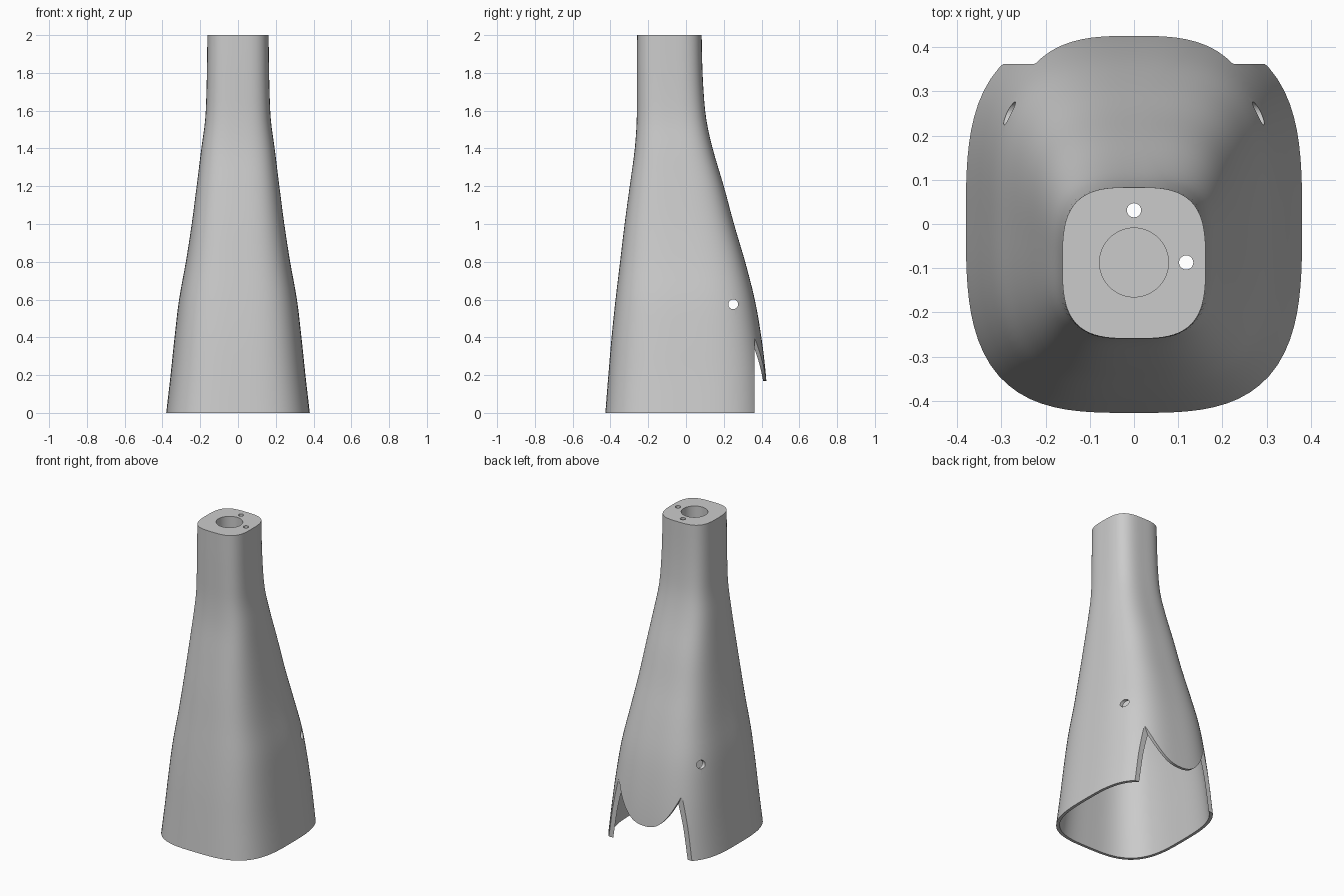
import bpy, bmesh, math
from mathutils import Matrix

if "Cube" in bpy.data.objects:
    bpy.data.objects.remove(bpy.data.objects["Cube"])

WALL = 0.018      # shell thickness
POWER = 3.2       # squareness of the rounded cross-section
SIDES = 96
PLUG_Z = 1.8      # underside of the solid top

# z, half width, front y, back y
PROFILE = [(0.0, 0.380, -0.427, 0.436), (0.2, 0.357, -0.411, 0.423),
           (0.4, 0.336, -0.394, 0.399), (0.6, 0.312, -0.373, 0.364),
           (0.8, 0.276, -0.349, 0.313), (1.0, 0.245, -0.325, 0.254),
           (1.2, 0.219, -0.298, 0.200), (1.4, 0.194, -0.271, 0.141),
           (1.55, 0.174, -0.261, 0.108), (1.7, 0.167, -0.260, 0.093),
           (1.85, 0.164, -0.260, 0.086), (2.0, 0.162, -0.259, 0.083)]


def section(z):
    """Smoothly interpolated half width, front and back at height z."""
    i = 0
    while i < len(PROFILE) - 2 and z > PROFILE[i + 1][0]:
        i += 1
    a, b = PROFILE[i], PROFILE[i + 1]
    p, q = PROFILE[max(i - 1, 0)], PROFILE[min(i + 2, len(PROFILE) - 1)]
    h = b[0] - a[0]
    t = (z - a[0]) / h
    out = []
    for k in (1, 2, 3):
        m0 = (b[k] - p[k]) / (b[0] - p[0]) * h
        m1 = (q[k] - a[k]) / (q[0] - a[0]) * h
        out.append((2*t**3 - 3*t**2 + 1) * a[k] + (t**3 - 2*t**2 + t) * m0
                   + (3*t**2 - 2*t**3) * b[k] + (t**3 - t**2) * m1)
    return out


def ring(bm, z, inset):
    w, front, back = section(z)
    rx, ry, cy = w - inset, (back - front) / 2 - inset, (front + back) / 2
    verts = []
    for i in range(SIDES):
        a = 2 * math.pi * i / SIDES
        c, s = math.cos(a), math.sin(a)
        r = (abs(c)**POWER + abs(s)**POWER) ** (-1 / POWER)
        verts.append(bm.verts.new((rx * r * c, cy + ry * r * s, z)))
    return verts


def new_object(name, bm):
    bmesh.ops.recalc_face_normals(bm, faces=bm.faces[:])
    mesh = bpy.data.meshes.new(name)
    bm.to_mesh(mesh)
    bm.free()
    obj = bpy.data.objects.new(name, mesh)
    bpy.context.collection.objects.link(obj)
    return obj


def cylinder_cutter(name, radius, depth, location, along_x=False):
    bm = bmesh.new()
    turn = Matrix.Rotation(math.pi / 2, 4, 'Y') if along_x else Matrix()
    bmesh.ops.create_cone(bm, cap_ends=True, segments=48, radius1=radius,
                          radius2=radius, depth=depth,
                          matrix=Matrix.Translation(location) @ turn)
    return new_object(name, bm)


# Hollow tapering shell, open below and solid at the top
bm = bmesh.new()
N = 40
rings = [ring(bm, PLUG_Z * i / N, WALL) for i in range(N, -1, -1)]
rings += [ring(bm, 2 * i / N, 0) for i in range(N + 1)]
for lo, hi in zip(rings, rings[1:]):
    for i in range(SIDES):
        j = (i + 1) % SIDES
        bm.faces.new((lo[i], lo[j], hi[j], hi[i]))
bm.faces.new(rings[0])
bm.faces.new(rings[-1])
shell = new_object("tapered_shell", bm)

# Rear opening: leaves a rounded tongue hanging between two slots
bm = bmesh.new()
outline = [(-0.5, -0.1), (0.5, -0.1), (0.5, 0.39)]
for i in range(33):
    x = 0.22 - 0.44 * i / 32
    outline.append((x, 0.17 + 0.22 * abs(x / 0.22) ** 2.5))
outline.append((-0.5, 0.39))
face = bm.faces.new([bm.verts.new((x, 0.362, z)) for x, z in outline])
ext = bmesh.ops.extrude_face_region(bm, geom=[face])
bmesh.ops.translate(bm, vec=(0, 0.3, 0),
                    verts=[v for v in ext["geom"] if isinstance(v, bmesh.types.BMVert)])
cutters = [new_object("rear_opening_cutter", bm)]

# Side holes, blind socket and two through holes in the top
cutters.append(cylinder_cutter("side_hole_cutter", 0.026, 2, (0, 0.25, 0.575), True))
cutters.append(cylinder_cutter("socket_cutter", 0.078, 0.3, (0, -0.087, 2.0)))
cutters.append(cylinder_cutter("back_hole_cutter", 0.016, 0.6, (0, 0.031, 1.95)))
cutters.append(cylinder_cutter("right_hole_cutter", 0.016, 0.6, (0.118, -0.087, 1.95)))

for cutter in cutters:
    cutter.hide_render = True
    mod = shell.modifiers.new(cutter.name, 'BOOLEAN')
    mod.operation = 'DIFFERENCE'
    mod.solver = 'EXACT'
    mod.object = cutter

# Bake the cuts and drop the cutters
graph = bpy.context.evaluated_depsgraph_get()
baked = bpy.data.meshes.new_from_object(shell.evaluated_get(graph))
shell.modifiers.clear()
shell.data = baked
for cutter in cutters:
    bpy.data.objects.remove(cutter)

# Single grey finish, smooth with crisp rims
grey = bpy.data.materials.new("light_grey")
grey.diffuse_color = (0.6, 0.6, 0.6, 1)
grey.use_nodes = True
grey.node_tree.nodes["Principled BSDF"].inputs["Base Color"].default_value = grey.diffuse_color
baked.materials.clear()
baked.materials.append(grey)
bpy.context.view_layer.objects.active = shell
shell.select_set(True)
bpy.ops.object.shade_smooth_by_angle(angle=math.radians(30))
